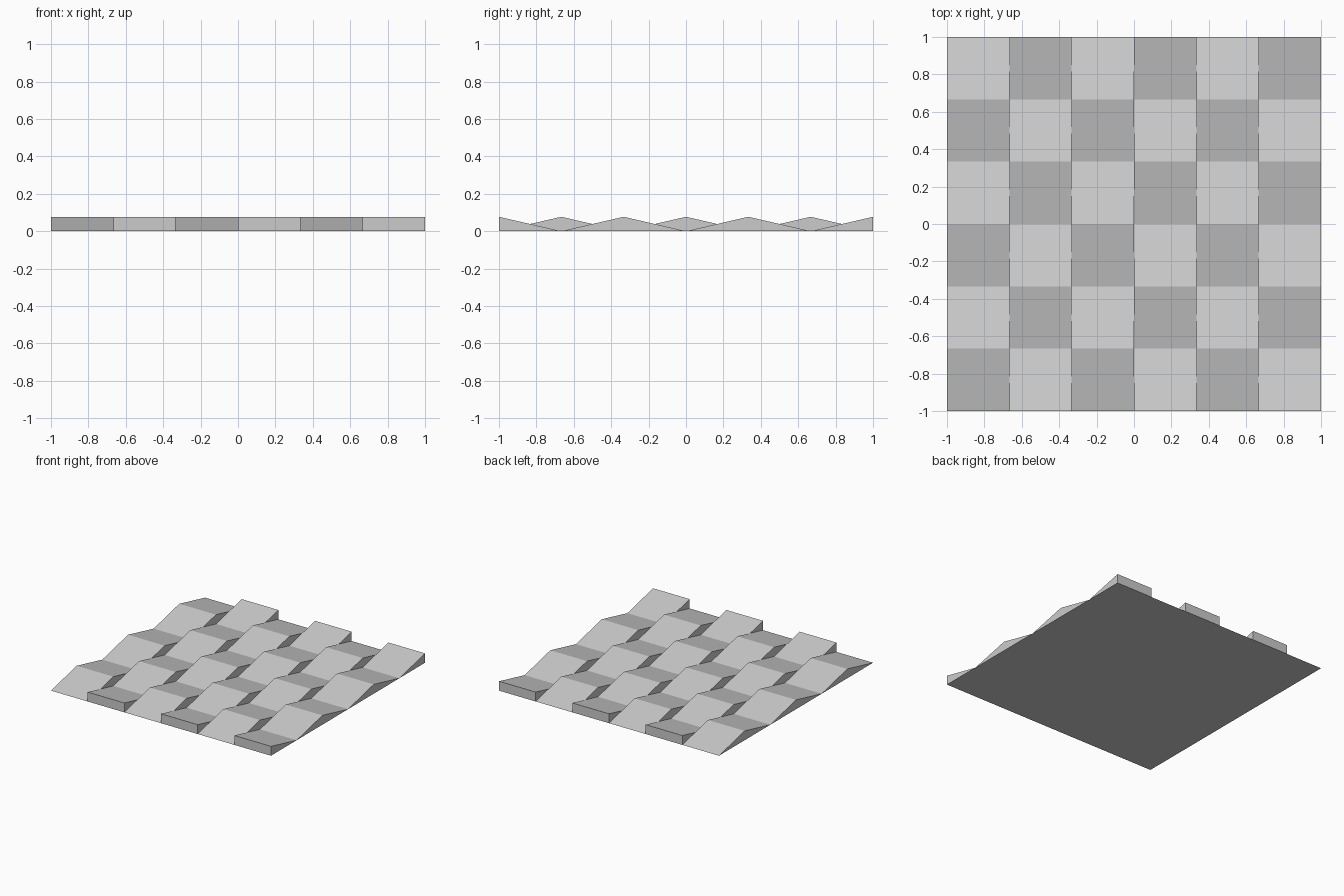
import bpy
import bmesh

cube = bpy.data.objects.get("Cube")
if cube:
    bpy.data.objects.remove(cube, do_unlink=True)

COUNT = 6            # strips across, and slopes along each strip
SIZE = 2.0
STEP = SIZE / COUNT
HEIGHT = 0.077

# Single grey colour
grey = bpy.data.materials.new("light_grey")
grey.use_nodes = True
colour = (0.6, 0.6, 0.6, 1)
grey.diffuse_color = colour
grey.node_tree.nodes["Principled BSDF"].inputs["Base Color"].default_value = colour


def ridge_strip(name, x0, starts_high):
    """Zigzag strip along y with a flat base, open to no side."""
    bm = bmesh.new()
    x1 = x0 + STEP
    rows = []
    for j in range(COUNT + 1):
        y = -SIZE / 2 + j * STEP
        base = [bm.verts.new((x, y, 0)) for x in (x0, x1)]
        high = (j % 2 == 0) == starts_high
        top = [bm.verts.new((x, y, HEIGHT)) for x in (x0, x1)] if high else base
        rows.append((base, top))

    # Slopes, base and triangular side walls
    for (b0, t0), (b1, t1) in zip(rows, rows[1:]):
        bm.faces.new((t0[0], t0[1], t1[1], t1[0]))
        bm.faces.new((b0[0], b1[0], b1[1], b0[1]))
        left = [b0[0], t0[0], t1[0], b1[0]]
        right = [b0[1], b1[1], t1[1], t0[1]]
        for wall in (left, right):
            bm.faces.new(list(dict.fromkeys(wall)))

    # Upright end walls on strips that finish on a ridge
    if starts_high:
        b, t = rows[0]
        bm.faces.new((b[0], b[1], t[1], t[0]))
        b, t = rows[-1]
        bm.faces.new((b[1], b[0], t[0], t[1]))

    mesh = bpy.data.meshes.new(name)
    bm.to_mesh(mesh)
    bm.free()
    mesh.materials.append(grey)
    bpy.context.collection.objects.link(bpy.data.objects.new(name, mesh))


# Neighbouring strips are half a wave out of step
for i in range(COUNT):
    ridge_strip(f"ridge_strip_{i + 1}", -SIZE / 2 + i * STEP, i % 2 == 1)
